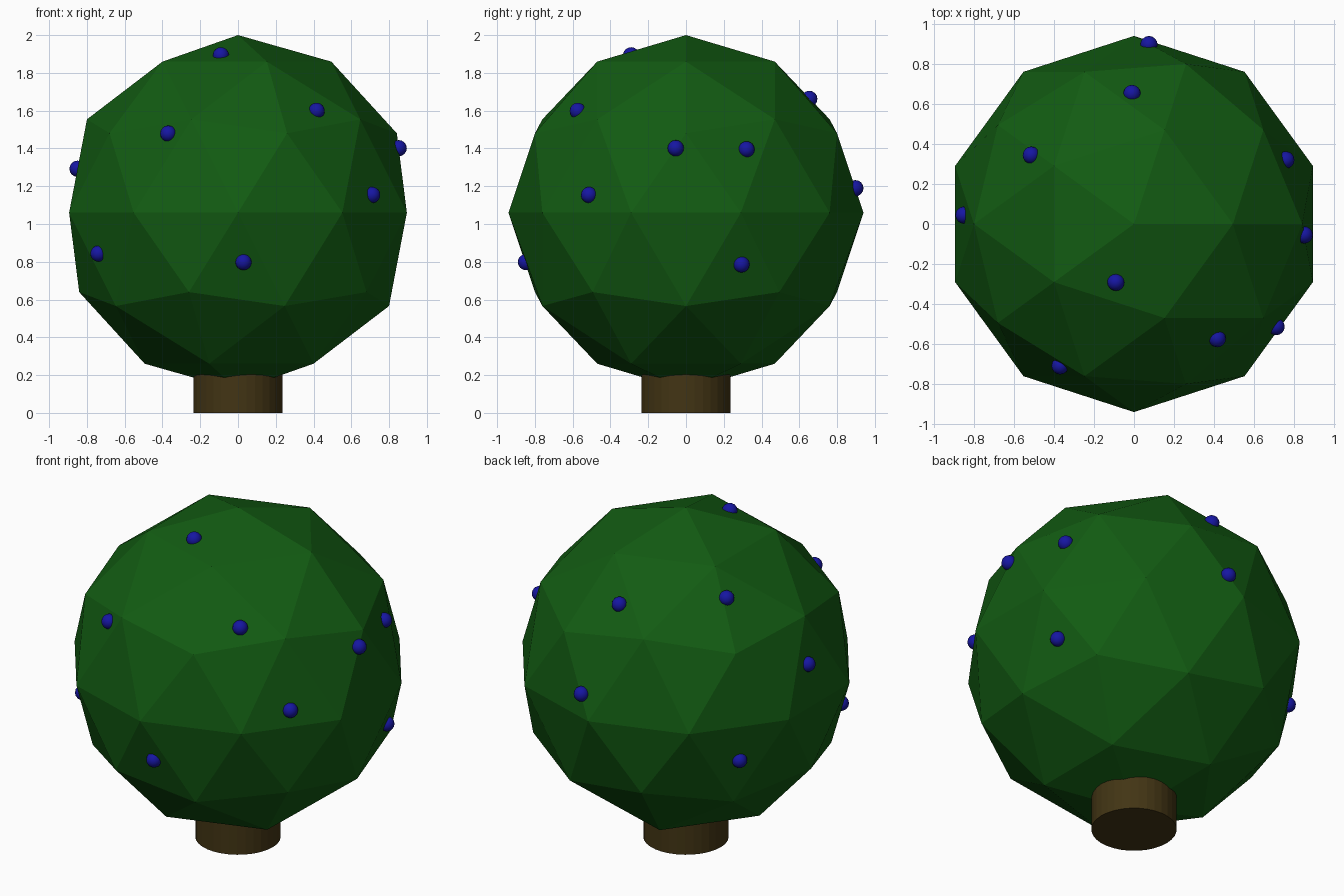
import bpy
from mathutils import Vector
from mathutils.bvhtree import BVHTree
import bmesh

if "Cube" in bpy.data.objects:
    bpy.data.objects.remove(bpy.data.objects["Cube"])


def material(name, rgb):
    m = bpy.data.materials.new(name)
    m.diffuse_color = (*rgb, 1.0)
    m.use_nodes = True
    m.node_tree.nodes["Principled BSDF"].inputs["Base Color"].default_value = m.diffuse_color
    return m


green = material("leaf green", (0.006, 0.105, 0.006))
brown = material("bark brown", (0.055, 0.035, 0.007))
blue = material("berry blue", (0.008, 0.008, 0.36))

CENTRE = Vector((0, 0, 1.06))
RADIUS = 0.94
BERRY_RADIUS = 0.043


def finish(name, mat):
    ob = bpy.context.object
    ob.name = name
    ob.data.materials.append(mat)
    return ob


# Trunk: short stub running up into the foliage
bpy.ops.mesh.primitive_cylinder_add(vertices=32, radius=0.235, depth=0.3, location=(0, 0, 0.15))
finish("trunk", brown)

# Foliage: faceted ball
bpy.ops.mesh.primitive_ico_sphere_add(subdivisions=2, radius=RADIUS, location=CENTRE)
foliage = finish("foliage", green)

# Berries: half sunk in the foliage facets along these directions
berry_points = [
    (-0.09, -0.29, 1.89), (0.425, -0.585, 1.61), (-0.375, -0.72, 1.485),
    (0.86, -0.055, 1.405), (0.72, -0.52, 1.155), (-0.75, -0.44, 0.84),
    (0.03, -0.875, 0.79), (0.81, 0.30, 0.78), (-0.86, 0.045, 1.295),
    (0.77, 0.325, 1.40), (-0.01, 0.65, 1.66), (0.075, 0.90, 1.19),
    (-0.515, 0.345, 1.72), (-0.72, 0.50, 0.83),
]
bm = bmesh.new()
bm.from_mesh(foliage.data)
tree = BVHTree.FromBMesh(bm)
bm.free()
for i, p in enumerate(berry_points, 1):
    direction = (Vector(p) - CENTRE).normalized()
    hit = tree.ray_cast(direction * 2, -direction)[0]
    bpy.ops.mesh.primitive_uv_sphere_add(segments=16, ring_count=8, radius=BERRY_RADIUS,
                                         location=CENTRE + hit)
    bpy.ops.object.shade_smooth()
    finish(f"berry_{i}", blue)
